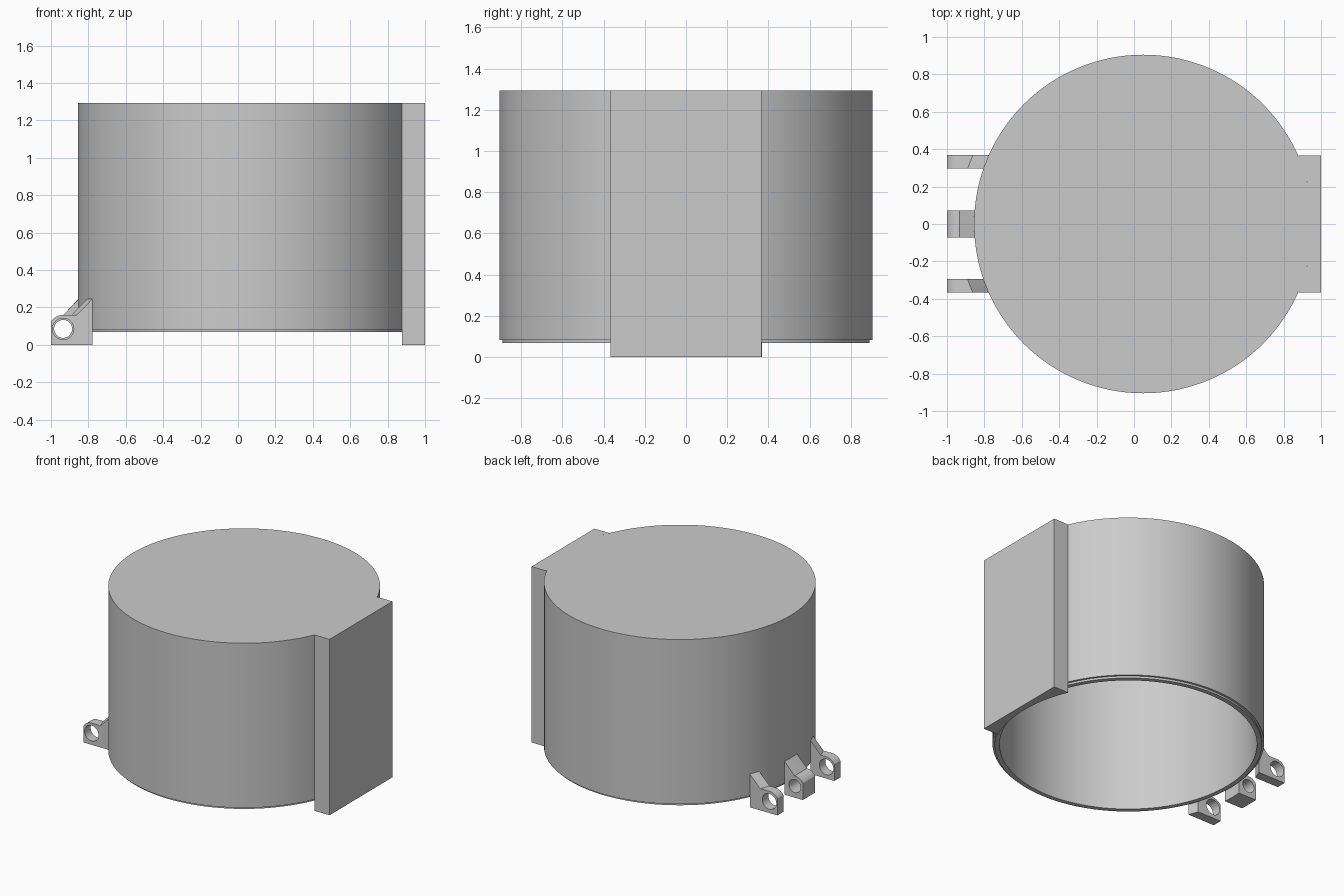
import bpy, bmesh, math

cube = bpy.data.objects.get("Cube")
if cube:
    bpy.data.objects.remove(cube, do_unlink=True)

CX, R = 0.05, 0.905          # body axis and radius
TOP, BASE, LIP = 1.293, 0.083, 0.068
PIN_X, PIN_Z = -0.935, 0.085  # hinge pin axis

grey = bpy.data.materials.new("plain grey")
grey.use_nodes = True
colour = (0.6, 0.6, 0.6, 1)
grey.diffuse_color = colour
grey.node_tree.nodes["Principled BSDF"].inputs["Base Color"].default_value = colour


def finish(name, bm):
    bmesh.ops.recalc_face_normals(bm, faces=bm.faces)
    mesh = bpy.data.meshes.new(name)
    bm.to_mesh(mesh)
    bm.free()
    mesh.materials.append(grey)
    mesh.shade_smooth()
    mesh.set_sharp_from_angle(angle=math.radians(30))
    obj = bpy.data.objects.new(name, mesh)
    bpy.context.collection.objects.link(obj)
    return obj


def loft(name, sections, caps=True):
    """Skin closed rings of equal length, optionally capping both ends."""
    bm = bmesh.new()
    rings = [[bm.verts.new(p) for p in s] for s in sections]
    n = len(rings[0])
    for a, b in zip(rings, rings[1:]):
        for i in range(n):
            j = (i + 1) % n
            bm.faces.new((a[i], a[j], b[j], b[i]))
    if caps:
        bm.faces.new(rings[0])
        bm.faces.new(rings[-1])
    return finish(name, bm)


def circle(r, z, n=128):
    return [(CX + r * math.cos(math.tau * i / n),
             r * math.sin(math.tau * i / n), z) for i in range(n)]


def body_x(y, side):
    return CX + side * math.sqrt(R * R - y * y)


# Hollow body with a stepped lip, closed at the top
profile = [(R, TOP), (R, BASE), (0.89, BASE), (0.89, LIP),
           (0.857, LIP), (0.857, TOP - 0.05)]
loft("hollow_body", [circle(r, z) for r, z in profile])

# Full-height side block, its inner face curved against the body
HALF = 0.365
ys = [HALF - 2 * HALF * i / 16 for i in range(17)]
outline = [(1.0, -HALF), (1.0, HALF)] + [(body_x(y, 1), y) for y in ys]
loft("side_block", [[(x, y, z) for x, y in outline] for z in (0, TOP)])


# Hinge lugs: rounded nose, sloping gusset that follows the body
def lug_section(y):
    x = body_x(y, -1)
    arc = [math.radians(150 - 60 * i / 8) for i in range(9)]
    nose = [(PIN_X + 0.075 * math.cos(a), PIN_Z + 0.075 * math.sin(a)) for a in arc]
    pts = [(-1.0, 0)] + nose + [(max(x - 0.084, PIN_X + 0.002), 0.16),
                                (x, 0.245), (x, 0)]
    return [(px, y, pz) for px, pz in pts]


def hinge_lug(name, y0, y1, hole):
    lug = loft(name, [lug_section(y0 + (y1 - y0) * i / 4) for i in range(5)])
    bpy.ops.mesh.primitive_cylinder_add(
        vertices=48, radius=hole, depth=0.4,
        location=(PIN_X, (y0 + y1) / 2, PIN_Z), rotation=(math.pi / 2, 0, 0))
    cutter = bpy.context.object
    cutter.name = "pin_cutter"
    cutter.hide_render = True
    mod = lug.modifiers.new("pin_hole", 'BOOLEAN')
    mod.operation, mod.solver, mod.object = 'DIFFERENCE', 'EXACT', cutter
    bpy.context.view_layer.objects.active = lug
    bpy.ops.object.modifier_apply(modifier=mod.name)
    bpy.data.objects.remove(cutter, do_unlink=True)
    lug.data.shade_smooth()
    lug.data.set_sharp_from_angle(angle=math.radians(30))


hinge_lug("front_hinge_lug", -0.365, -0.295, 0.057)
hinge_lug("middle_hinge_lug", -0.072, 0.072, 0.048)
hinge_lug("back_hinge_lug", 0.298, 0.368, 0.057)
